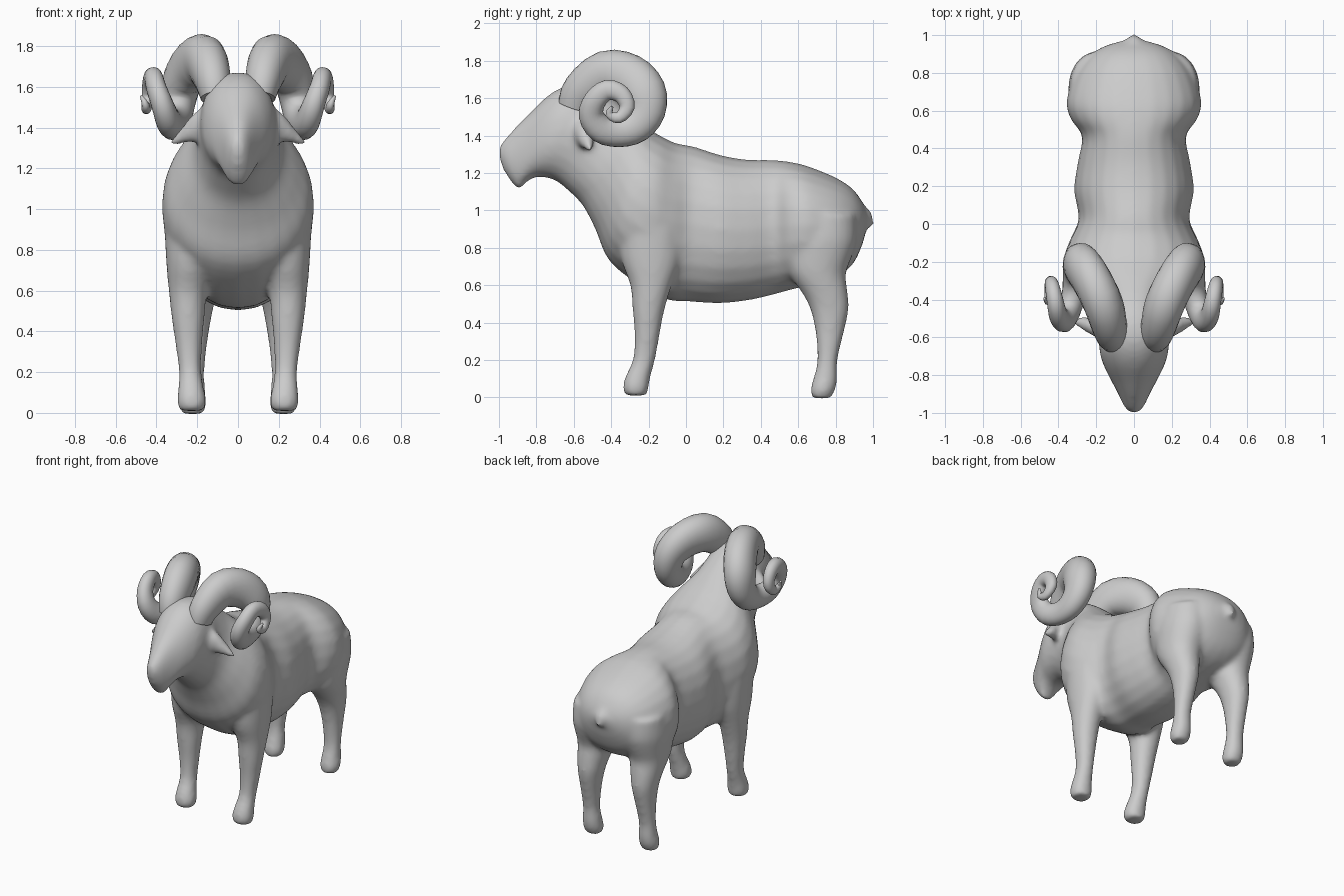
import bpy, bmesh, math
from mathutils import Vector as V

SEG = 24


def smooth_rows(rows, n):
    """Catmull-Rom interpolation of number tuples, n steps per span."""
    out = []
    for i in range(len(rows) - 1):
        p0, p1, p2, p3 = (rows[max(0, min(len(rows) - 1, k))] for k in range(i - 1, i + 3))
        for s in range(n):
            t = s / n
            out.append(tuple(b + .5 * t * (c - a + t * (2 * a - 5 * b + 4 * c - d + t * (3 * (b - c) + d - a)))
                             for a, b, c, d in zip(p0, p1, p2, p3)))
    return out + [rows[-1]]


def loft(name, rings, power=0.95):
    """Skin a closed tube through rings of (centre, half-axis a, half-axis b)."""
    bm = bmesh.new()
    loops = []
    for c, a, b in rings:
        loop = []
        for i in range(SEG):
            t = 2 * math.pi * i / SEG
            ca, sa = math.cos(t), math.sin(t)
            ca = math.copysign(abs(ca) ** power, ca)
            sa = math.copysign(abs(sa) ** power, sa)
            loop.append(bm.verts.new(V(c) + V(a) * ca + V(b) * sa))
        loops.append(loop)
    for p, q in zip(loops, loops[1:]):
        for i in range(SEG):
            j = (i + 1) % SEG
            bm.faces.new((p[i], p[j], q[j], q[i]))
    bm.faces.new(loops[0])
    bm.faces.new(loops[-1])
    bmesh.ops.recalc_face_normals(bm, faces=bm.faces[:])
    me = bpy.data.meshes.new(name)
    bm.to_mesh(me)
    bm.free()
    ob = bpy.data.objects.new(name, me)
    bpy.context.collection.objects.link(ob)
    return ob


def select(obs):
    bpy.ops.object.select_all(action='DESELECT')
    for o in obs:
        o.select_set(True)
    bpy.context.view_layer.objects.active = obs[0]


# Torso, neck and head: top y, top z, bottom y, bottom z, half width
spine = [
    (.975, .97, .965, .90, .06), (.94, 1.05, .94, .81, .16), (.88, 1.125, .89, .71, .243),
    (.78, 1.185, .80, .64, .315), (.64, 1.24, .66, .60, .358), (.55, 1.26, .56, .575, .335),
    (.46, 1.27, .47, .55, .275), (.32, 1.272, .34, .52, .297), (.18, 1.297, .18, .503, .317),
    (.04, 1.342, .02, .512, .293), (-.05, 1.358, -.10, .522, .335), (-.12, 1.39, -.25, .60, .373),
    (-.18, 1.425, -.41, .73, .358), (-.24, 1.475, -.485, .90, .297), (-.31, 1.535, -.555, 1.03, .226),
    (-.40, 1.605, -.635, 1.11, .195), (-.50, 1.66, -.70, 1.16, .188), (-.62, 1.67, -.77, 1.178, .178),
    (-.73, 1.62, -.82, 1.172, .147), (-.84, 1.515, -.87, 1.135, .107), (-.925, 1.43, -.888, 1.11, .08),
    (-.985, 1.36, -.925, 1.14, .055), (-1.005, 1.315, -.98, 1.22, .022),
]
parts = [loft("body", [((0, (ty + by) / 2, (tz + bz) / 2), (w, 0, 0),
                        (0, (ty - by) / 2, (tz - bz) / 2)) for ty, tz, by, bz, w in smooth_rows(spine, 4)], .93)]

# Legs: z, y min, y max, inner x, outer x
front_leg = [(.01, -.325, -.21, .17, .285), (.05, -.338, -.20, .155, .3), (.11, -.325, -.19, .165, .295),
             (.2, -.285, -.165, .18, .29), (.32, -.275, -.143, .177, .305), (.46, -.285, -.117, .165, .325),
             (.6, -.298, -.075, .15, .34), (.75, -.35, -.02, .1, .353), (.95, -.36, -.01, .04, .36),
             (1.1, -.32, -.04, .04, .33)]
hind_leg = [(-.005, .675, .775, .17, .275), (.04, .665, .798, .155, .29), (.1, .68, .81, .16, .285),
            (.2, .703, .81, .165, .28), (.35, .692, .845, .15, .285), (.47, .665, .87, .13, .297),
            (.56, .62, .865, .11, .312), (.66, .55, .855, .08, .33), (.76, .52, .89, .05, .342),
            (.85, .51, .915, .03, .348), (.98, .54, .91, .02, .335)]
for name, rows in (("front_leg", front_leg), ("hind_leg", hind_leg)):
    for s in (1, -1):
        parts.append(loft(name, [((s * (x0 + x1) / 2, (y0 + y1) / 2, z), ((x1 - x0) / 2, 0, 0),
                                  (0, (y1 - y0) / 2, 0)) for z, y0, y1, x0, x1 in smooth_rows(rows, 3)]))

# Ears: flattened cones drooping outward
for s in (1, -1):
    parts.append(loft("ear", [((s * x, y, z), (0, w, 0), (s * .4 * h, 0, h)) for x, y, z, w, h in
                              ((.13, -.56, 1.43, .05, .08), (.2, -.55, 1.40, .048, .065),
                               (.26, -.53, 1.365, .038, .038), (.33, -.51, 1.32, .012, .012))]))

# Tail: short nub
parts.append(loft("tail", [((0, y, z), (w, 0, 0), (0, w * .6, w * .6)) for y, z, w in
                           ((.91, .99, .07), (.96, .96, .05), (.985, .935, .03), (1.0, .915, .014))]))

# Blend the flesh into one continuous skin
select(parts)
bpy.ops.object.join()
body = bpy.context.object
rm = body.modifiers.new("Blend", 'REMESH')
rm.mode = 'VOXEL'
rm.voxel_size = .015
rm.use_smooth_shade = True
sm = body.modifiers.new("Relax", 'SMOOTH')
sm.factor = .5
sm.iterations = 12

# Horns: tapering spirals, deep towards the coil and flatter sideways: x, y, z, radius
path = [(.11, -.595, 1.55, .09), (.125, -.555, 1.635, .11), (.16, -.43, 1.725, .128),
        (.22, -.305, 1.708, .128), (.272, -.225, 1.63, .12), (.292, -.215, 1.53, .104),
        (.302, -.27, 1.45, .092), (.315, -.36, 1.418, .08), (.342, -.455, 1.435, .074),
        (.37, -.507, 1.51, .067), (.40, -.485, 1.59, .06), (.415, -.42, 1.643, .055),
        (.43, -.345, 1.62, .048), (.44, -.315, 1.55, .04), (.45, -.36, 1.495, .03),
        (.455, -.41, 1.515, .022), (.475, -.395, 1.555, .008)]
fine = smooth_rows(path, 3)
horns = []
for s, name in ((1, "horn_left"), (-1, "horn_right")):
    pts = [V((s * p[0], p[1], p[2])) for p in fine]
    rings = []
    for i, c in enumerate(pts):
        tan = (pts[min(i + 1, len(pts) - 1)] - pts[max(i - 1, 0)]).normalized()
        side = (V((1, 0, 0)) - tan * tan.x).normalized()
        r = fine[i][3]
        rings.append((c, side * r * .82, tan.cross(side) * r))
    horns.append(loft(name, rings))
select(horns)
bpy.ops.object.shade_smooth_by_angle(angle=math.radians(50))
